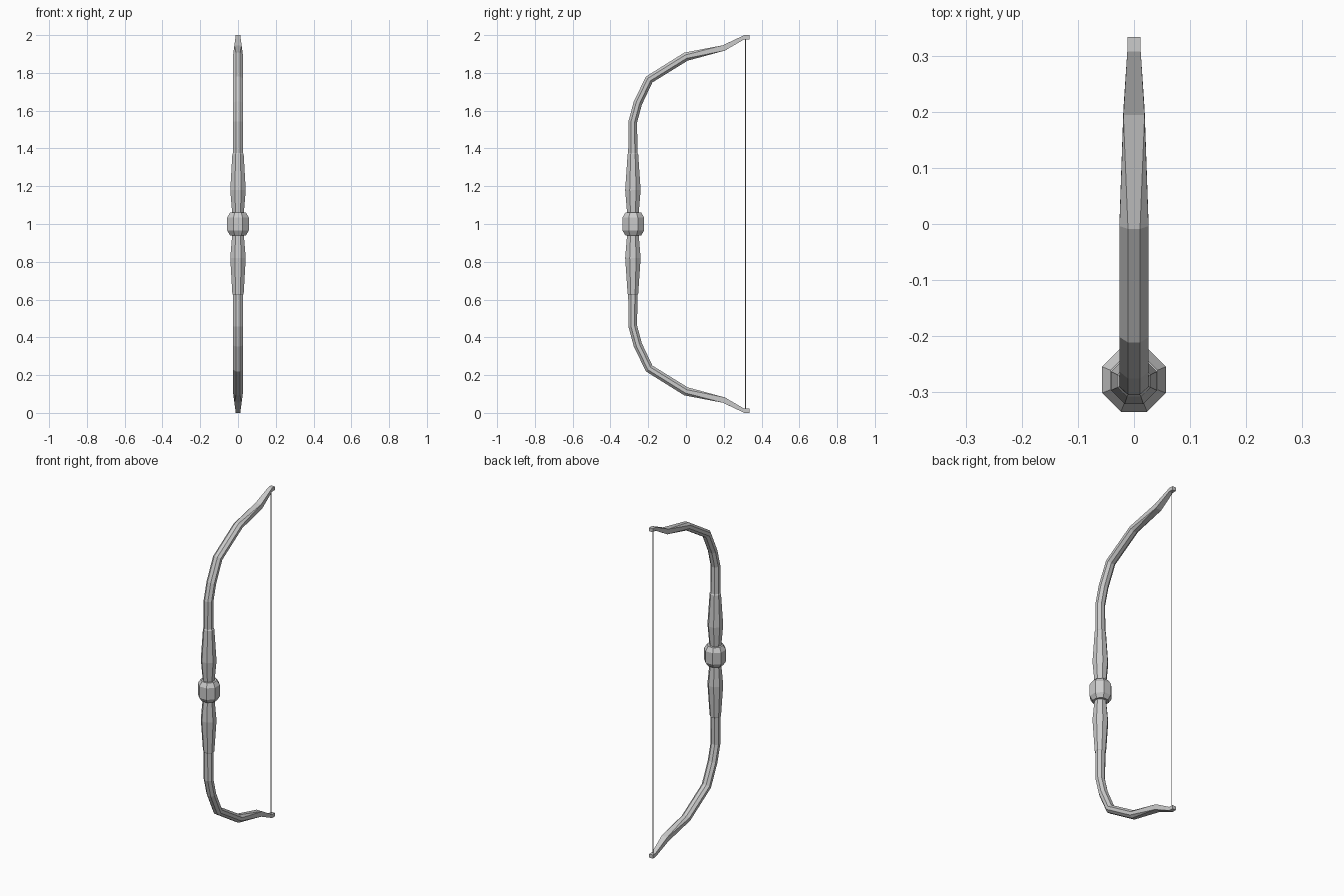
import bpy, bmesh, math
from mathutils import Vector

if "Cube" in bpy.data.objects:
    bpy.data.objects.remove(bpy.data.objects["Cube"])


def loft(name, stations, mirror=True):
    """Sweep chamfered-rectangle rings along a path in the YZ plane (z relative to 1).
    station = (y, z, half width, half thickness, flat fraction)"""
    bm = bmesh.new()
    pts = [Vector((0, s[0], s[1] - 1)) for s in stations]
    rings = []
    for i, (y, z, w, t, f) in enumerate(stations):
        dirs = []
        if i > 0:
            dirs.append((pts[i] - pts[i - 1]).normalized())
        if i < len(pts) - 1:
            dirs.append((pts[i + 1] - pts[i]).normalized())
        tan = sum(dirs, Vector()).normalized()
        if i == len(pts) - 2 and name == "bow_limbs":
            tan = dirs[-1]
        nor = Vector((0, -tan.z, tan.y))
        ring = [(w, -t * f), (w, t * f), (w * f, t), (-w * f, t),
                (-w, t * f), (-w, -t * f), (-w * f, -t), (w * f, -t)]
        rings.append([bm.verts.new(pts[i] + Vector((a, 0, 0)) + nor * b) for a, b in ring])
    for r0, r1 in zip(rings, rings[1:]):
        for k in range(8):
            j = (k + 1) % 8
            bm.faces.new((r0[k], r0[j], r1[j], r1[k]))
    bm.faces.new(rings[0][::-1])
    bm.faces.new(rings[-1])
    bmesh.ops.remove_doubles(bm, verts=bm.verts, dist=1e-5)
    bmesh.ops.recalc_face_normals(bm, faces=bm.faces)
    me = bpy.data.meshes.new(name)
    bm.to_mesh(me)
    bm.free()
    ob = bpy.data.objects.new(name, me)
    ob.location.z = 1
    bpy.context.collection.objects.link(ob)
    if mirror:
        m = ob.modifiers.new("Mirror", 'MIRROR')
        m.use_axis = (False, False, True)
    return ob


OCT = 0.414

# Curved limbs with squared recurve tips
loft("bow_limbs", [
    (-0.281, 1.36, 0.027, 0.025, OCT),
    (-0.282, 1.54, 0.026, 0.023, OCT),
    (-0.255, 1.64, 0.026, 0.023, OCT),
    (-0.195, 1.765, 0.026, 0.023, OCT),
    (0.0, 1.886, 0.026, 0.023, OCT),
    (0.2, 1.932, 0.019, 0.015, 0.999),
    (0.309, 1.989, 0.012, 0.011, 0.999),
    (0.335, 1.989, 0.012, 0.011, 0.999)])

# Swelling grip wraps above and below the centre
loft("grip_wraps", [
    (-0.281, 1.02, 0.030, 0.030, OCT),
    (-0.281, 1.06, 0.031, 0.031, OCT),
    (-0.281, 1.18, 0.041, 0.041, OCT),
    (-0.281, 1.37, 0.030, 0.028, OCT),
    (-0.281, 1.377, 0.026, 0.024, OCT)])

# Octagonal centre knob
loft("centre_knob", [
    (-0.279, 0.94, 0.042, 0.042, OCT),
    (-0.279, 0.965, 0.057, 0.057, OCT),
    (-0.279, 1.035, 0.057, 0.057, OCT),
    (-0.279, 1.06, 0.042, 0.042, OCT)], mirror=False)

# Bowstring
bpy.ops.mesh.primitive_cylinder_add(vertices=6, radius=0.0022, depth=1.96,
                                    location=(0, 0.315, 1))
bpy.context.object.name = "bowstring"
